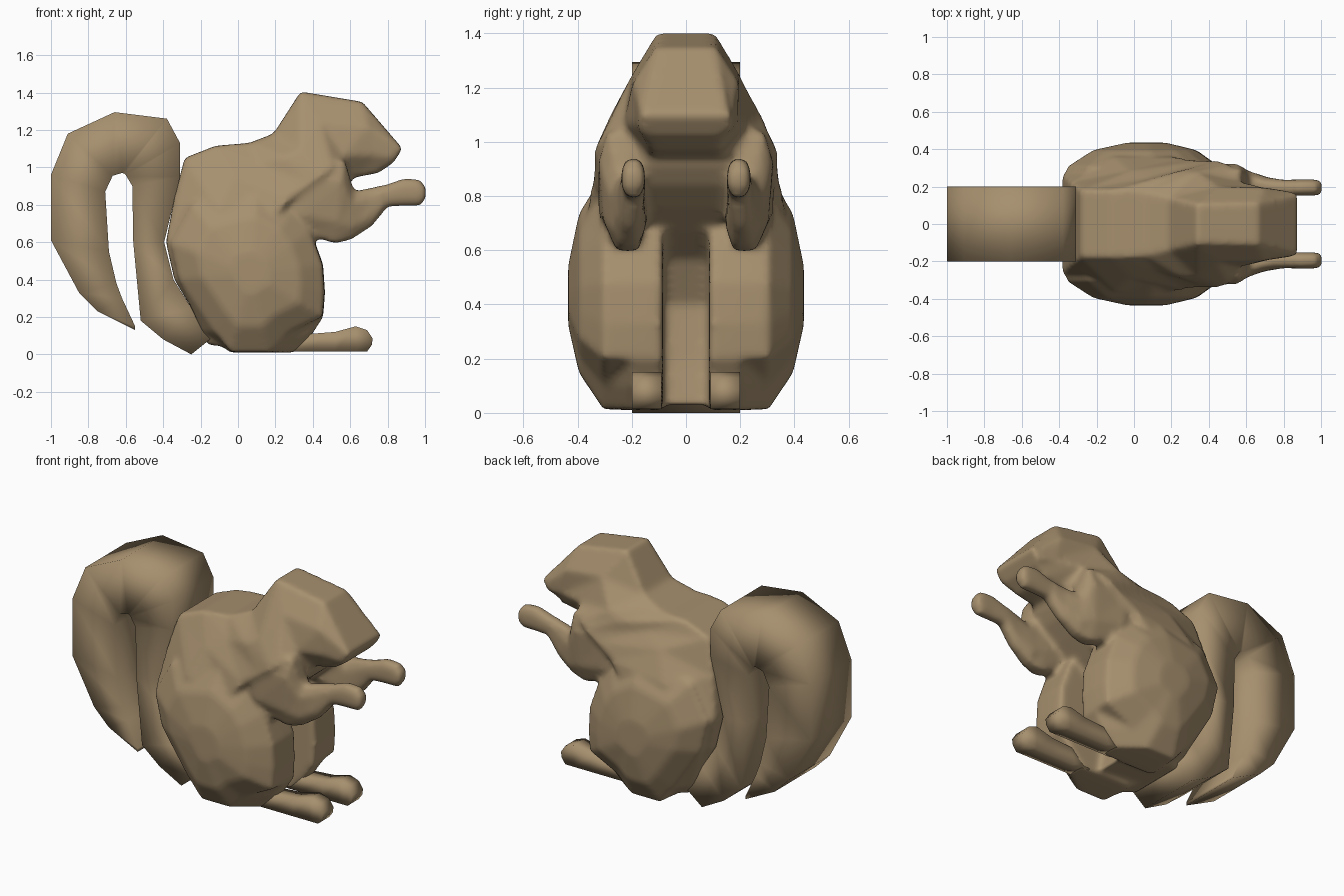
import bpy, bmesh, math
from mathutils import Vector

fur = bpy.data.materials.new("tan_fur")
fur.diffuse_color = (0.38, 0.275, 0.155, 1)


def finish(name, bm):
    bmesh.ops.recalc_face_normals(bm, faces=bm.faces)
    me = bpy.data.meshes.new(name)
    bm.to_mesh(me)
    bm.free()
    me.materials.append(fur)
    for p in me.polygons:
        p.use_smooth = True
    ob = bpy.data.objects.new(name, me)
    bpy.context.collection.objects.link(ob)
    return ob


def skin(bm, rings):
    """Bridge equal rings of points and cap both ends."""
    vs = [[bm.verts.new(p) for p in r] for r in rings]
    n = len(vs[0])
    for a, b in zip(vs, vs[1:]):
        for i in range(n):
            j = (i + 1) % n
            bm.faces.new((a[i], a[j], b[j], b[i]))
    bm.faces.new(vs[0])
    bm.faces.new(vs[-1])


def ring(a, b, w, n, p=1.0):
    """Polygon section spanning a to b, half width w across y; p < 1 squares it."""
    a, b = Vector(a), Vector(b)
    mid, half = (a + b) / 2, (a - b) / 2
    k = 1 / math.cos(math.pi / n)
    pts = []
    for i in range(n):
        t = math.tau * (i + 0.5) / n
        c, s = (math.copysign(abs(k * f(t)) ** p, f(t)) for f in (math.cos, math.sin))
        pts.append(mid + half * c + Vector((0, w * s, 0)))
    return pts


def torso_ring(ax, az, bx, bz, *widths):
    """Section from back to front with a half width at each of four stations."""
    a, b = Vector((ax, 0, az)), Vector((bx, 0, bz))
    half = [a.lerp(b, f) + Vector((0, w, 0)) for f, w in zip((0, 0.35, 0.75, 1), widths)]
    return half + [Vector((p.x, -p.y, p.z)) for p in reversed(half)]


# Torso, neck and head: back x, z, front x, z, half widths from back to front
TORSO = [
    (-0.16, 0.05, 0.18, 0.03, 0.18, 0.22, 0.20, 0.10),
    (-0.25, 0.25, 0.15, 0.20, 0.20, 0.30, 0.30, 0.10),
    (-0.34, 0.40, 0.13, 0.40, 0.24, 0.36, 0.36, 0.10),
    (-0.385, 0.60, 0.22, 0.57, 0.265, 0.38, 0.38, 0.10),
    (-0.34, 0.84, 0.34, 0.66, 0.22, 0.36, 0.37, 0.12),
    (-0.285, 1.05, 0.46, 0.76, 0.18, 0.285, 0.35, 0.14),
    (-0.12, 1.115, 0.55, 0.84, 0.18, 0.25, 0.34, 0.15),
    (0.06, 1.13, 0.60, 0.91, 0.17, 0.285, 0.34, 0.15),
    (0.19, 1.18, 0.61, 0.94, 0.14, 0.28, 0.32, 0.14),
    (0.335, 1.405, 0.64, 0.95, 0.105, 0.20, 0.23, 0.13),
    (0.665, 1.35, 0.75, 0.97, 0.11, 0.195, 0.19, 0.13),
    (0.88, 1.10, 0.83, 1.025, 0.165, 0.17, 0.17, 0.14),
]

# Thigh outline (x, z), shrunk towards a centre as it bulges outwards
THIGH = [(0.39, 0.66), (0.455, 0.48), (0.465, 0.33), (0.455, 0.20), (0.39, 0.10),
         (0.30, 0.01), (-0.04, 0.01), (-0.19, 0.12), (-0.32, 0.40),
         (-0.365, 0.60), (-0.25, 0.81), (0.10, 0.89), (0.30, 0.78)]
CX, CZ = 0.07, 0.43


def thigh_ring(y, k, s):
    pts = []
    for x, z in THIGH:
        if y > 0.2 and z < 0.15:        # outer side tucks in above foot and rump
            x += -0.14 if x > 0.2 else 0.06 if x < -0.1 else 0
        pts.append((CX + (x - CX) * k, s * y, CZ + (z - CZ) * k))
    return pts


# Arm rows: top x, y, z, bottom x, y, z, half width
ARM = [
    (0.05, 0.22, 0.95, 0.18, 0.24, 0.75, 0.05),
    (0.32, 0.24, 1.02, 0.35, 0.23, 0.645, 0.09),
    (0.57, 0.25, 1.04, 0.52, 0.215, 0.594, 0.08),
    (0.62, 0.22, 0.87, 0.605, 0.21, 0.615, 0.065),
    (0.71, 0.20, 0.89, 0.715, 0.205, 0.685, 0.047),
    (0.80, 0.193, 0.91, 0.80, 0.193, 0.79, 0.043),
    (0.89, 0.195, 0.942, 0.90, 0.195, 0.795, 0.043),
    (0.97, 0.195, 0.935, 0.975, 0.195, 0.795, 0.043),
    (1.005, 0.195, 0.895, 1.005, 0.195, 0.835, 0.035),
]

# Body: torso, thighs and arms fused into one smooth skin
bm = bmesh.new()
skin(bm, [torso_ring(*row) for row in TORSO])
for s in (-1, 1):
    skin(bm, [thigh_ring(y, k, s) for y, k in
              ((0.085, 0.98), (0.095, 1.0), (0.20, 1.0), (0.305, 0.99), (0.395, 0.67), (0.435, 0.25))])
    skin(bm, [ring((ax, s * ay, az), (bx, s * by, bz), w, 8, 0.8)
              for ax, ay, az, bx, by, bz, w in ARM])
body = finish("body", bm)
fuse = body.modifiers.new("fuse", 'REMESH')
fuse.mode = 'VOXEL'
fuse.voxel_size = 0.016
fuse.use_smooth_shade = True
blend = body.modifiers.new("blend", 'SMOOTH')
blend.factor = 0.5
blend.iterations = 7

# Broad curled tail, square in section: inner x, z, outer x, z
TAIL = [
    (-0.25, 0.00, -0.10, 0.12), (-0.40, 0.08, -0.25, 0.25),
    (-0.52, 0.18, -0.345, 0.40), (-0.56, 0.60, -0.395, 0.60),
    (-0.565, 0.90, -0.31, 0.95), (-0.595, 0.95, -0.31, 1.13),
    (-0.605, 0.965, -0.38, 1.26), (-0.62, 0.97, -0.66, 1.295),
    (-0.67, 0.955, -0.91, 1.18), (-0.71, 0.87, -1.00, 0.96),
    (-0.69, 0.55, -1.00, 0.61), (-0.65, 0.38, -0.85, 0.33),
    (-0.62, 0.30, -0.75, 0.23), (-0.55, 0.15, -0.55, 0.13),
]
bm = bmesh.new()
skin(bm, [ring((ax, 0, az), (bx, 0, bz), 0.2, 4) for ax, az, bx, bz in TAIL])
finish("tail", bm)

# Feet: top x, z, bottom x, z
FOOT = [(0.25, 0.10, 0.25, 0.015), (0.39, 0.11, 0.35, 0.015),
        (0.52, 0.12, 0.52, 0.015), (0.63, 0.15, 0.63, 0.015),
        (0.69, 0.13, 0.69, 0.015), (0.72, 0.085, 0.715, 0.05)]
for side, s in (("right", -1), ("left", 1)):
    bm = bmesh.new()
    skin(bm, [ring((ax, s * 0.145, az), (bx, s * 0.145, bz), 0.055, 4)
              for ax, az, bx, bz in FOOT])
    finish(side + "_foot", bm)
